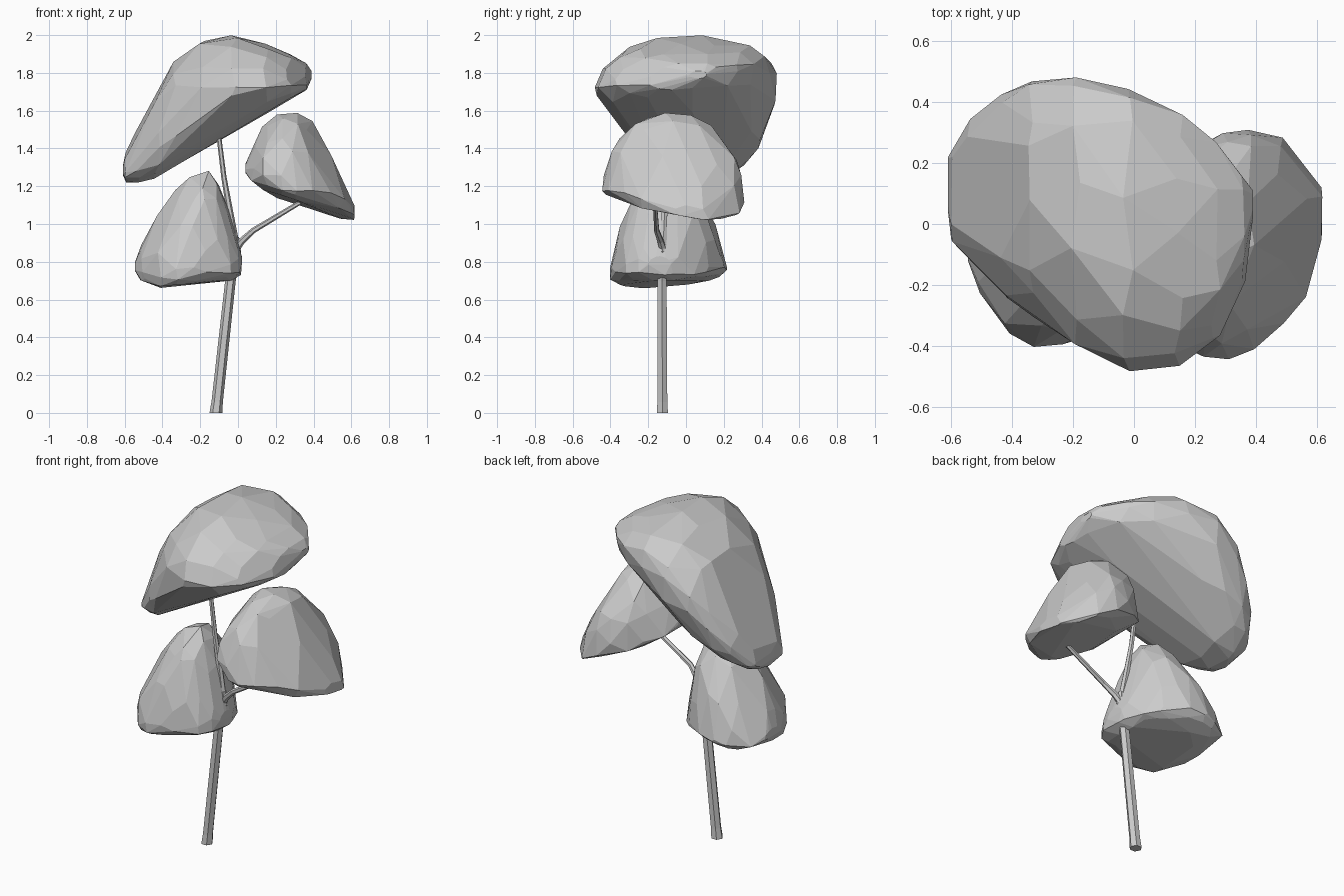
import bpy, bmesh, math, random
from mathutils import Vector

random.seed(4)


def add_mesh(name, bm):
    bmesh.ops.recalc_face_normals(bm, faces=bm.faces)
    me = bpy.data.meshes.new(name)
    bm.to_mesh(me)
    bm.free()
    bpy.context.collection.objects.link(bpy.data.objects.new(name, me))


def spow(v, p):
    return math.copysign(abs(v) ** p, v)


def crown(name, sections, belt, sides=14, upper=0.9, lower=0.85, tilt=0.0, skew=0.0):
    """Faceted leaf mass: convex hull over cross-sections
    (x, z_low, z_high, y_min, y_max, lift of the underside at the front; negative = at the back)."""
    bm = bmesh.new()
    for i, (x, z0, z1, y0, y1, lift) in enumerate(sections):
        yc, ry = (y0 + y1) / 2, (y1 - y0) / 2
        zm = z0 + (z1 - z0) * belt
        edge = i in (0, len(sections) - 1)
        for k in range(sides):
            a = 2 * math.pi * (k + 0.5 * (i % 2)) / sides + random.uniform(-0.14, 0.14)
            c, s = math.cos(a), math.sin(a)
            p = upper if s > 0 else lower
            y = yc + ry * spow(c, p) + (0 if edge else skew * s)
            rz = (z1 - zm) if s > 0 else (zm - z0)
            z = zm + rz * spow(s, p) + tilt * (y - yc) * (1 - abs(s))
            if s <= 0.1:
                f = (y1 - y) / (2 * ry)
                z += lift * f if lift > 0 else -lift * (1 - f)
            bm.verts.new((x + (0 if edge else random.uniform(-0.018, 0.018)), y, z))
    bmesh.ops.convex_hull(bm, input=bm.verts)
    bmesh.ops.delete(bm, geom=[v for v in bm.verts if not v.link_faces], context='VERTS')
    # merge nearly flat triangles into larger facets
    bmesh.ops.dissolve_limit(bm, angle_limit=math.radians(5), verts=bm.verts, edges=bm.edges)
    add_mesh(name, bm)


def limb(name, path, sides=6):
    """Tapered tube through (x, y, z, radius) points, rings kept square to the path."""
    bm = bmesh.new()
    pts = [Vector(p[:3]) for p in path]
    rings = []
    for i, p in enumerate(pts):
        d = (pts[min(i + 1, len(pts) - 1)] - pts[max(i - 1, 0)]).normalized()
        if p.z == 0:
            d = Vector((0, 0, 1))
        u = d.cross(Vector((0, 1, 0))).normalized()
        w = d.cross(u)
        rings.append([bm.verts.new(p + path[i][3] * (u * math.cos(t) + w * math.sin(t)))
                      for t in (2 * math.pi * k / sides for k in range(sides))])
    for a, b in zip(rings, rings[1:]):
        for k in range(sides):
            bm.faces.new((a[k], a[(k + 1) % sides], b[(k + 1) % sides], b[k]))
    bm.faces.new(rings[0])
    bm.faces.new(rings[-1])
    add_mesh(name, bm)


# Large slanted crown at the top
crown("top_crown", [
    (-0.61, 1.26, 1.31, 0.04, 0.22, 0),
    (-0.585, 1.22, 1.38, -0.05, 0.27, 0),
    (-0.53, 1.215, 1.50, -0.12, 0.34, 0),
    (-0.43, 1.24, 1.71, -0.24, 0.42, 0),
    (-0.33, 1.30, 1.86, -0.31, 0.465, 0),
    (-0.19, 1.38, 1.97, -0.40, 0.485, 0.04),
    (-0.02, 1.49, 2.00, -0.48, 0.44, 0.04),
    (0.15, 1.57, 1.955, -0.465, 0.36, 0.03),
    (0.27, 1.65, 1.905, -0.37, 0.27, 0.02),
    (0.35, 1.71, 1.855, -0.19, 0.16, 0),
    (0.39, 1.77, 1.81, 0.02, 0.11, 0)], belt=0.5, lower=0.95, tilt=0.06, skew=0.05)

# Middle crown on the right
crown("right_crown", [
    (0.04, 1.27, 1.32, -0.17, 0.02, 0),
    (0.08, 1.22, 1.43, -0.29, 0.12, 0),
    (0.14, 1.18, 1.52, -0.39, 0.20, 0),
    (0.22, 1.13, 1.58, -0.44, 0.27, 0.01),
    (0.30, 1.09, 1.59, -0.445, 0.30, 0.03),
    (0.38, 1.06, 1.545, -0.415, 0.31, 0.07),
    (0.48, 1.02, 1.375, -0.34, 0.285, 0.11),
    (0.55, 1.01, 1.22, -0.24, 0.20, 0.1),
    (0.60, 1.015, 1.10, -0.09, 0.12, 0.04),
    (0.61, 1.05, 1.07, -0.03, 0.07, 0)], belt=0.13, upper=0.97, lower=0.8)

# Low crown on the left
crown("left_crown", [
    (-0.545, 0.75, 0.80, -0.12, 0.04, 0),
    (-0.50, 0.69, 0.89, -0.23, 0.13, -0.03),
    (-0.41, 0.645, 1.05, -0.36, 0.20, -0.05),
    (-0.32, 0.65, 1.18, -0.405, 0.22, -0.05),
    (-0.24, 0.665, 1.255, -0.395, 0.205, -0.04),
    (-0.17, 0.675, 1.285, -0.375, 0.17, -0.03),
    (-0.11, 0.685, 1.23, -0.35, 0.12, -0.02),
    (-0.05, 0.70, 1.08, -0.32, 0.05, 0),
    (0.00, 0.73, 0.93, -0.26, -0.03, 0),
    (0.02, 0.78, 0.83, -0.20, -0.08, 0)], belt=0.14, upper=1.1, lower=0.8)

# Leaning trunk and its two branches
limb("trunk", [(-0.117, -0.125, 0, 0.034), (-0.11, -0.125, 0.06, 0.03),
               (-0.04, -0.127, 0.70, 0.028), (-0.01, -0.125, 0.86, 0.026),
               (-0.012, -0.122, 0.93, 0.018)])
limb("upper_branch", [(-0.01, -0.122, 0.87, 0.022), (-0.035, -0.115, 1.02, 0.018),
                      (-0.075, -0.11, 1.25, 0.014), (-0.108, -0.11, 1.52, 0.012)])
limb("right_branch", [(-0.015, -0.12, 0.86, 0.02), (0.02, -0.135, 0.91, 0.018),
                      (0.08, -0.155, 0.965, 0.015), (0.33, -0.165, 1.115, 0.012)])
